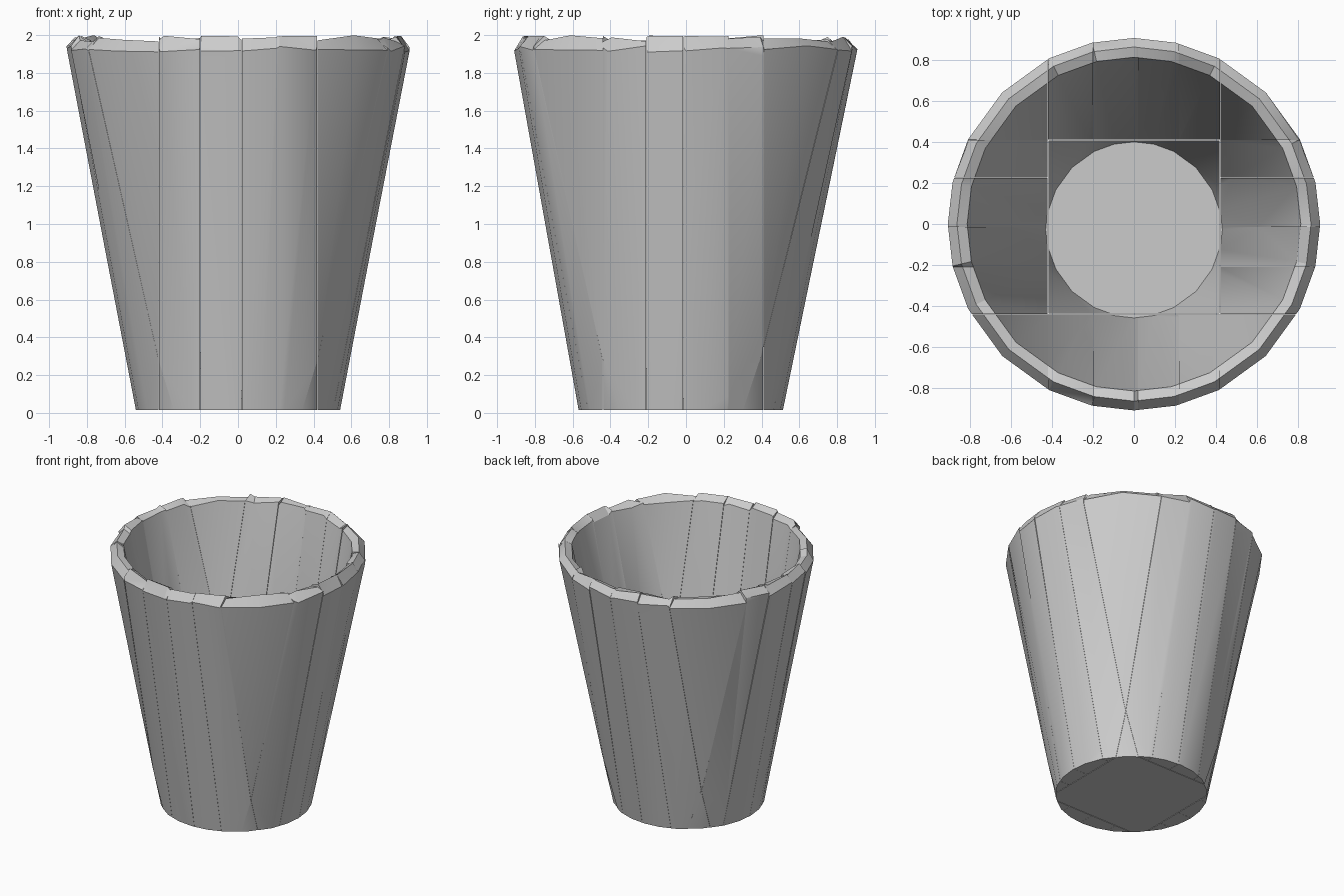
import bpy, bmesh, math, random
from mathutils import Vector

random.seed(4)
if "Cube" in bpy.data.objects:
    bpy.data.objects.remove(bpy.data.objects["Cube"], do_unlink=True)

clay = bpy.data.materials.new("grey clay")
clay.use_nodes = True
GREY = (0.6, 0.6, 0.6, 1)
clay.diffuse_color = GREY
clay.node_tree.nodes["Principled BSDF"].inputs["Base Color"].default_value = GREY

# Cup profile: outer foot, outer lip, rim crest, inner lip, inner floor
OUTSIDE = [(0.54, 0.015), (0.91, 1.93), (0.865, 1.985)]
INSIDE = [(0.815, 1.96), (0.43, 0.08)]
STEPS = [0, 13, 27, 45, 63, 77]
ANGLES = [math.radians(90 * q + s) for q in range(4) for s in STEPS]


def whole_cup():
    """Turned cup whose foot sits slightly forward of its rim."""
    bm = bmesh.new()
    rings = []
    for r, z in OUTSIDE + INSIDE:
        shift = -0.028 * (1 - z / 2)
        rings.append([bm.verts.new((r * math.cos(a), r * math.sin(a) + shift, z))
                      for a in ANGLES])
    n = len(ANGLES)
    for low, high in zip(rings, rings[1:]):
        for i in range(n):
            j = (i + 1) % n
            bm.faces.new((low[i], low[j], high[j], high[i]))
    bm.faces.new(rings[0][::-1])
    bm.faces.new(rings[-1])
    return bm


def keep_side(bm, axis, value, sign):
    """Cut along an axis plane, keep one side and cap it."""
    normal = Vector((0, 0, 0))
    normal[axis] = sign
    point = Vector((0, 0, 0))
    point[axis] = value
    cut = bmesh.ops.bisect_plane(bm, geom=bm.verts[:] + bm.edges[:] + bm.faces[:],
                                 dist=1e-5, plane_co=point, plane_no=normal,
                                 clear_inner=True)
    edges = [e for e in cut["geom_cut"] if isinstance(e, bmesh.types.BMEdge)]
    if edges:
        bmesh.ops.holes_fill(bm, edges=edges, sides=0)


def add_piece(name, x_range, y_range):
    bm = whole_cup()
    for axis, (low, high) in enumerate((x_range, y_range)):
        keep_side(bm, axis, low, 1)
        keep_side(bm, axis, high, -1)
    # Chipped rim, with an own unevenness for every piece
    for v in bm.verts:
        if v.co.z > 1.9:
            v.co.z += random.uniform(-0.02, 0.014)
    bmesh.ops.triangulate(bm, faces=[f for f in bm.faces if len(f.verts) > 4])
    bmesh.ops.recalc_face_normals(bm, faces=bm.faces[:])
    # Hairline gap to the neighbours
    middle = sum((v.co for v in bm.verts), Vector()) / len(bm.verts)
    for v in bm.verts:
        for axis in range(2):
            v.co[axis] = middle[axis] + (v.co[axis] - middle[axis]) * 0.994
    mesh = bpy.data.meshes.new(name)
    bm.to_mesh(mesh)
    bm.free()
    mesh.materials.append(clay)
    obj = bpy.data.objects.new(name, mesh)
    bpy.context.collection.objects.link(obj)
    bpy.ops.object.select_all(action="DESELECT")
    obj.select_set(True)
    bpy.context.view_layer.objects.active = obj
    bpy.ops.object.shade_smooth_by_angle(angle=math.radians(25))


# Planes that split the cup into wall staves, corner wedges and the floor
X_CUTS = [-0.42, -0.2, 0.02, 0.22, 0.42]
Y_CUTS = [-0.44, -0.21, -0.015, 0.225, 0.41]
X_ENDS = {"right": (-1.1, X_CUTS[0]), "left": (X_CUTS[-1], 1.1)}
Y_ENDS = {"front": (-1.1, Y_CUTS[0]), "back": (Y_CUTS[-1], 1.1)}

for side, y_range in Y_ENDS.items():
    for i, x_range in enumerate(zip(X_CUTS, X_CUTS[1:])):
        add_piece(f"{side}_stave_{i + 1}", x_range, y_range)
    for hand, x_range in X_ENDS.items():
        add_piece(f"{side}_{hand}_wedge", x_range, y_range)
for hand, x_range in X_ENDS.items():
    for i, y_range in enumerate(zip(Y_CUTS, Y_CUTS[1:])):
        add_piece(f"{hand}_stave_{i + 1}", x_range, y_range)
add_piece("cup_floor", (X_CUTS[0], X_CUTS[-1]), (Y_CUTS[0], Y_CUTS[-1]))
